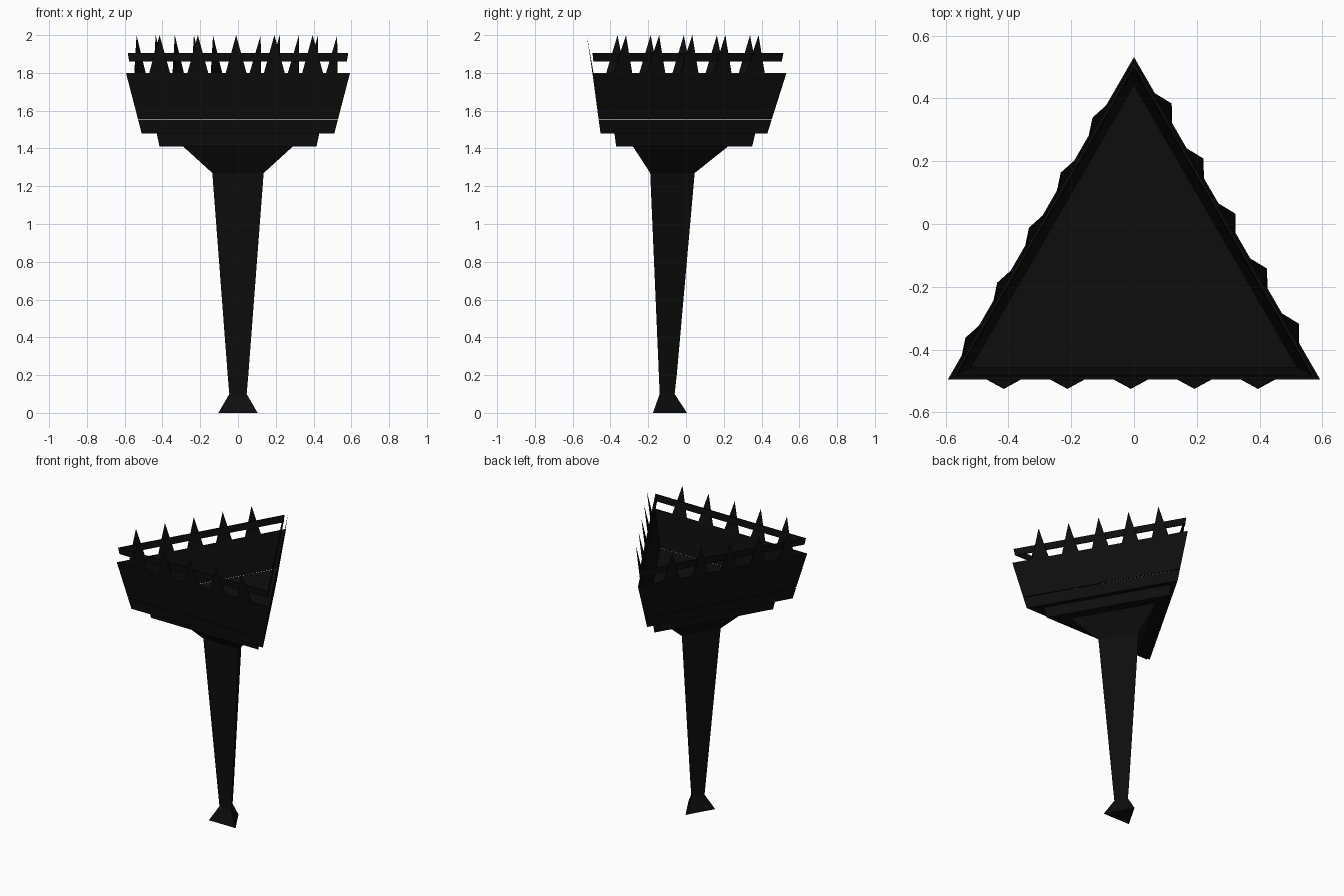
import bpy
import bmesh
import math
from mathutils import Vector

cube = bpy.data.objects.get("Cube")
if cube:
    bpy.data.objects.remove(cube, do_unlink=True)

# One near-black colour for the whole tower
black = bpy.data.materials.new("soot black")
black.use_nodes = True
colour = (0.004, 0.004, 0.004, 1)
black.diffuse_color = colour
bsdf = black.node_tree.nodes["Principled BSDF"]
bsdf.inputs["Base Color"].default_value = colour
bsdf.inputs["Roughness"].default_value = 0.9


def corners(z, radius, cy):
    """Triangle with its point to the back: back, right and left corners."""
    angles = [math.radians(a) for a in (90, 210, 330)]
    return [Vector((radius * math.cos(a), cy + radius * math.sin(a), z)) for a in angles]


def finish(name, bm):
    bmesh.ops.recalc_face_normals(bm, faces=bm.faces[:])
    mesh = bpy.data.meshes.new(name)
    bm.to_mesh(mesh)
    bm.free()
    mesh.materials.append(black)
    obj = bpy.data.objects.new(name, mesh)
    bpy.context.collection.objects.link(obj)
    return obj


def loft(name, levels, closed=False):
    """Join triangular sections; a closed loft becomes a ring instead of a capped solid."""
    bm = bmesh.new()
    rings = [[bm.verts.new(p) for p in corners(*level)] for level in levels]
    pairs = list(zip(rings, rings[1:]))
    if closed:
        pairs.append((rings[-1], rings[0]))
    else:
        bm.faces.new(rings[0])
        bm.faces.new(rings[-1])
    for low, high in pairs:
        for i in range(3):
            j = (i + 1) % 3
            bm.faces.new((low[i], low[j], high[j], high[i]))
    return finish(name, bm)


def ring(name, low, high, wall):
    """Hollow triangular band; wall is the thickness measured across a side."""
    inner = [(z, r - 2 * wall, cy) for z, r, cy in (high, low)]
    return loft(name, [low, high] + inner, closed=True)


# Foot, tapering stem and funnel: (height, corner radius, centre y)
loft("stem", [(0, 0.12, -0.115), (0.1, 0.053, -0.113), (0.2, 0.063, -0.112),
              (1.27, 0.157, -0.111), (1.41, 0.335, -0.113)])

# Stepped underside and floor of the platform
loft("lower_step", [(1.41, 0.48, -0.13), (1.48, 0.497, -0.13)])
loft("platform_floor", [(1.48, 0.589, -0.158), (1.553, 0.611, -0.157)])

# Flared parapet, separated from the floor by a hairline seam
rim = (1.8, 0.685, -0.153)
ring("parapet", (1.557, 0.612, -0.157), rim, 0.006)

# Hand rail above the parapet
ring("rail", (1.86, 0.665, -0.158), (1.905, 0.674, -0.158), 0.008)

# Five thin spikes along each side, leaning outward
back, right, left = corners(*rim)
sides = [("front", right, left, -0.01, 0.03),
         ("left", left, back, 0.0, 0.03),
         ("right", back, right, 0.045, 0.018)]
for side, start, end, shift, lean in sides:
    along = (end - start).normalized()
    out = along.cross(Vector((0, 0, 1)))
    middle = (start + end) / 2
    bm = bmesh.new()
    for i in range(5):
        base = middle + along * ((i - 2) * 0.2025 + shift)
        foot = [bm.verts.new(base + along * a - out * d)
                for a, d in ((-0.055, 0), (0.055, 0), (0.055, 0.006), (-0.055, 0.006))]
        tip = bm.verts.new(base + out * lean + Vector((0, 0, 0.2)))
        bm.faces.new(foot)
        for k in range(4):
            bm.faces.new((foot[k], foot[(k + 1) % 4], tip))
    finish(side + "_spikes", bm)
